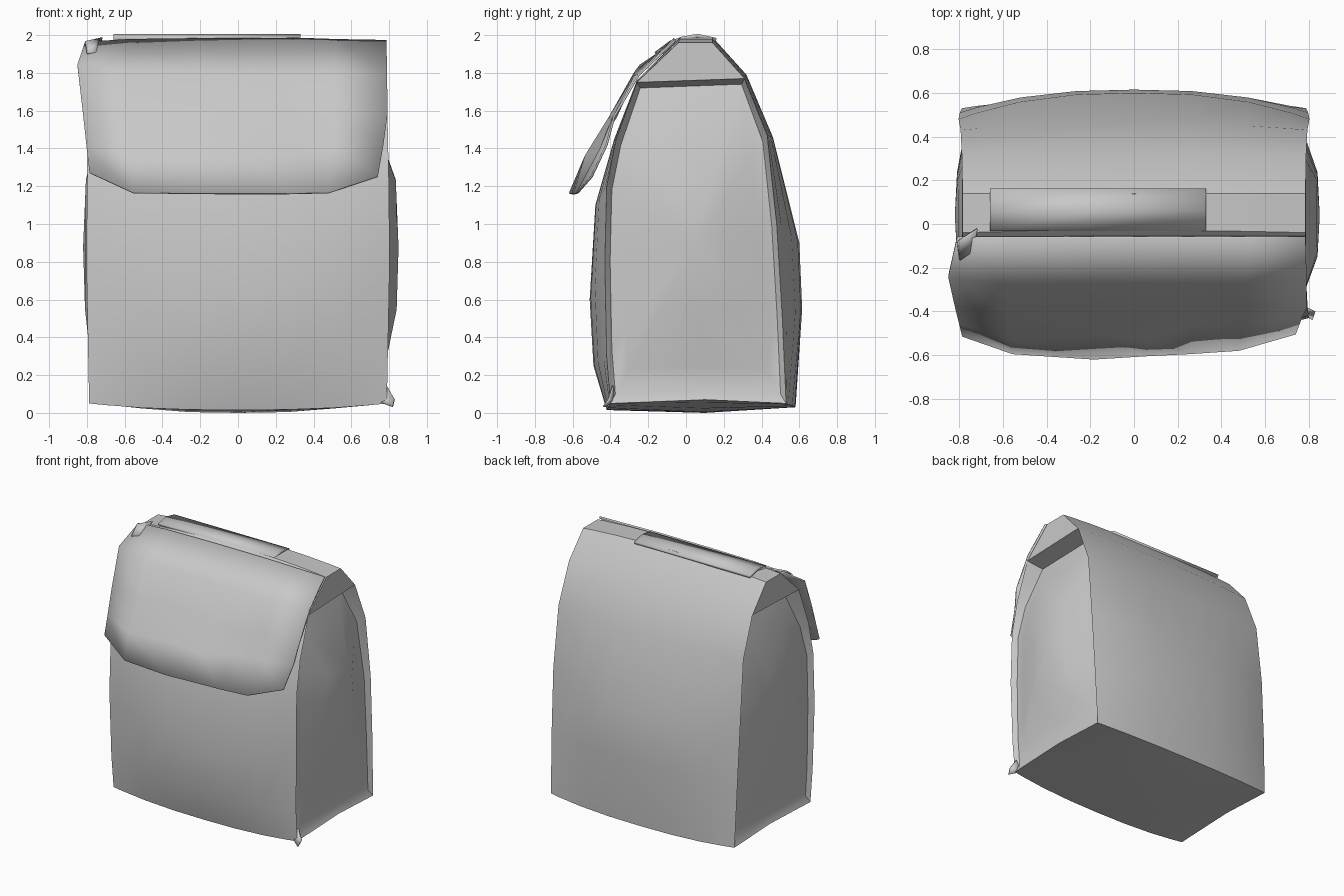
import bpy, bmesh
from mathutils import Vector

if "Cube" in bpy.data.objects:
    bpy.data.objects.remove(bpy.data.objects["Cube"])

cloth = bpy.data.materials.new("grey cloth")
cloth.diffuse_color = (0.58, 0.58, 0.58, 1)
cloth.use_nodes = True
cloth.node_tree.nodes["Principled BSDF"].inputs["Base Color"].default_value = cloth.diffuse_color


def finish(bm, name, angle=0.8):
    bmesh.ops.recalc_face_normals(bm, faces=bm.faces)
    me = bpy.data.meshes.new(name)
    bm.to_mesh(me)
    bm.free()
    ob = bpy.data.objects.new(name, me)
    bpy.context.collection.objects.link(ob)
    me.materials.append(cloth)
    bpy.ops.object.select_all(action='DESELECT')
    ob.select_set(True)
    bpy.context.view_layer.objects.active = ob
    bpy.ops.object.shade_smooth_by_angle(angle=angle)
    return ob


# Body profile (y, z): at the side seams, and at the fuller middle
seam = [(-.40, .05), (-.42, .3), (-.43, .8), (-.42, 1.2), (-.37, 1.45), (-.26, 1.75),
        (-.04, 1.96), (.14, 1.96), (.31, 1.77), (.43, 1.47), (.48, 1.0), (.51, .5),
        (.53, .05), (.1, .07)]
middle = [(-.42, .015), (-.49, .25), (-.51, .6), (-.48, 1.1), (-.38, 1.45), (-.26, 1.76),
          (-.03, 1.99), (.14, 1.99), (.32, 1.79), (.46, 1.46), (.6, .9), (.615, .55),
          (.58, .03), (.1, 0)]
n = len(seam)
cols = [-1, -.9, -.65, -.33, 0, .33, .65, .9, 1]


def half_width(z):
    return .785 + .02 * max(0, 1 - abs(z - .9))


bm = bmesh.new()
grid = []
for u in cols:
    t = 1 - abs(u) ** 2.5
    row = []
    for s, m in zip(seam, middle):
        y, z = Vector(s).lerp(Vector(m), t)
        row.append(bm.verts.new((u * half_width(z), y, z)))
    grid.append(row)
for a, b in zip(grid, grid[1:]):
    for i in range(n):
        j = (i + 1) % n
        bm.faces.new((a[i], a[j], b[j], b[i]))

# End caps under the roof and recessed side panels with a raised seam
for side, row, full in ((-1, grid[0], .0), (1, grid[-1], .03)):
    bm.faces.new(row[5:9])
    loop = row[:6] + row[8:]
    cy, cz = .04, .88
    prev = loop
    for k, x in ((.94, .765), (.78, .775), (.4, .81 + full)):
        ring = []
        for v in loop:
            y, z = cy + (v.co.y - cy) * k, cz + (v.co.z - cz) * k
            if k == .94 and v.co.z > 1.7:
                z = v.co.z - .03
            inset = .1 * max(0, (z - 1.1) / .6) ** 2
            ring.append(bm.verts.new((side * (x - inset), y, z)))
        for i in range(len(loop)):
            j = (i + 1) % len(loop)
            bm.faces.new((prev[i], prev[j], ring[j], ring[i]))
        prev = ring
    hub = bm.verts.new((side * (.82 + full), cy, cz))
    for i in range(len(prev)):
        bm.faces.new((prev[i], prev[(i + 1) % len(prev)], hub))
finish(bm, "bag_body", .7)

# Overhanging front flap, crumpled toward the lower right
fx = [-1, -.7, -.21, .1, .37, .66, 1]
rows = [  # left edge x, right edge x, y per column, z per column
    (-.81, .785, [-.06] * 7, [1.96, 1.975, 1.98, 1.98, 1.98, 1.975, 1.97]),
    (-.85, .79, [-.24, -.27, -.27, -.27, -.27, -.27, -.25], [1.84, 1.8, 1.79, 1.78, 1.78, 1.78, 1.79]),
    (-.82, .79, [-.37, -.40, -.37, -.40, -.40, -.38, -.38], [1.58, 1.57, 1.57, 1.57, 1.53, 1.57, 1.57]),
    (-.80, .77, [-.45, -.53, -.50, -.53, -.45, -.45, -.42], [1.40, 1.36, 1.36, 1.36, 1.38, 1.40, 1.42]),
    (-.785, .74, [-.51, -.59, -.615, -.60, -.59, -.575, -.50], [1.27, 1.165, 1.16, 1.16, 1.16, 1.165, 1.25]),
]
bm = bmesh.new()
g = []
for xl, xr, ys, zs in rows:
    mid, h = (xl + xr) / 2, (xr - xl) / 2
    g.append([bm.verts.new((mid + u * h, y, z)) for u, y, z in zip(fx, ys, zs)])
for a, b in zip(g, g[1:]):
    for i in range(len(fx) - 1):
        bm.faces.new((a[i], a[i + 1], b[i + 1], b[i]))
flap = finish(bm, "front_flap", .9)
sol = flap.modifiers.new("thickness", 'SOLIDIFY')
sol.thickness = .012
sol.offset = 0

# Folded strip along the top ridge
bm = bmesh.new()
strip = [[bm.verts.new((x, y, z)) for x in (-.66, -.2, .33)]
         for y, z in ((-.03, 1.98), (.06, 1.997), (.16, 1.975))]
for a, b in zip(strip, strip[1:]):
    for i in range(2):
        bm.faces.new((a[i], a[i + 1], b[i + 1], b[i]))
top = finish(bm, "top_strip")
sol = top.modifiers.new("thickness", 'SOLIDIFY')
sol.thickness = .02
sol.offset = 0

# Loose seam corners at the lower right and upper left
for name, pts in (("lower_corner_tab", [(.74, -.38, .06), (.82, -.43, .03), (.83, -.40, .07), (.79, -.38, .14)]),
                  ("upper_corner_tab", [(-.72, -.02, 1.98), (-.81, -.08, 1.96), (-.80, -.16, 1.9), (-.74, -.12, 1.9)])):
    bm = bmesh.new()
    bm.faces.new([bm.verts.new(p) for p in pts])
    tab = finish(bm, name)
    tab.modifiers.new("thickness", 'SOLIDIFY').thickness = .012
